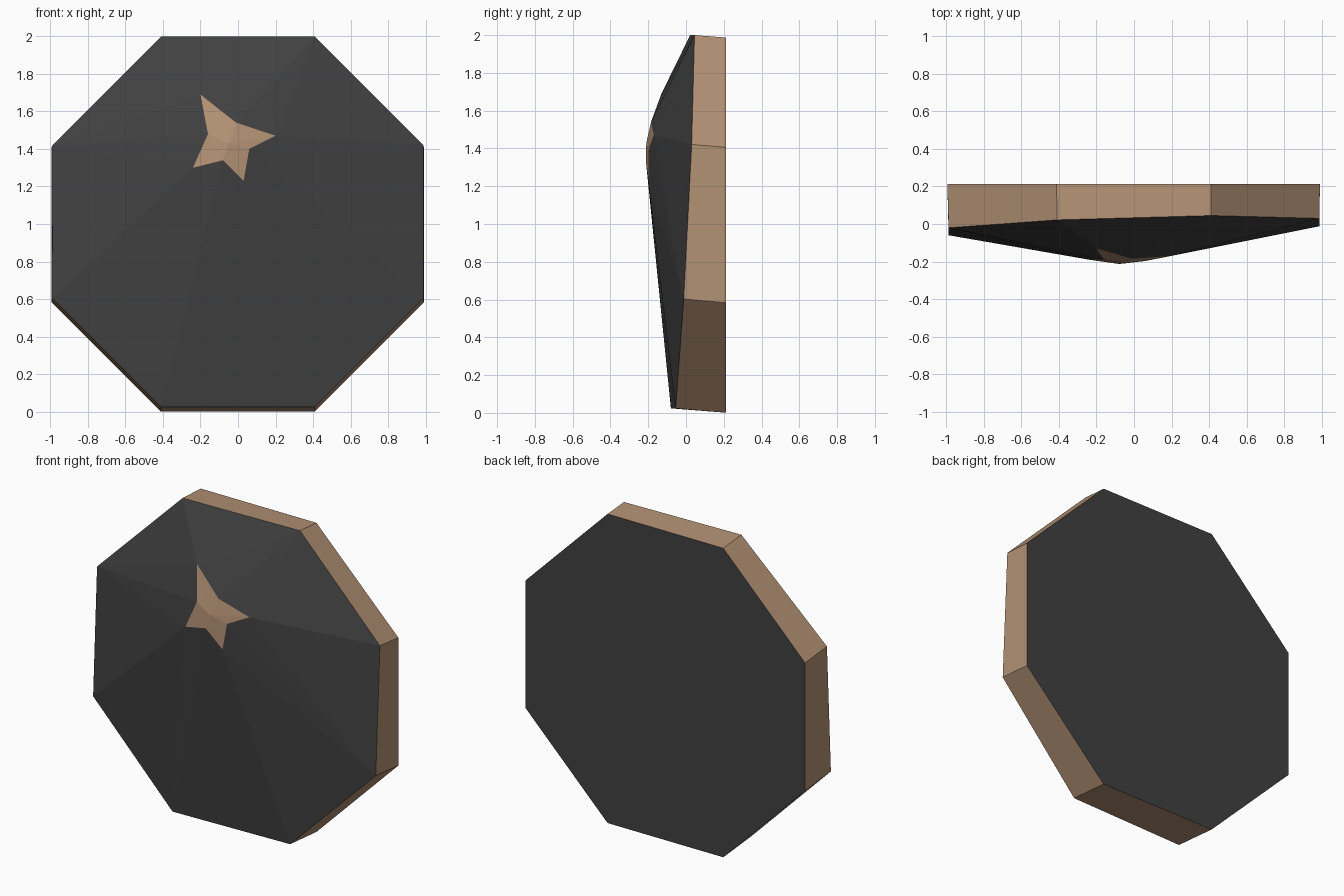
import bpy, bmesh, math

if "Cube" in bpy.data.objects:
    bpy.data.objects.remove(bpy.data.objects["Cube"])


def material(name, rgb):
    m = bpy.data.materials.new(name)
    m.diffuse_color = (*rgb, 1)
    m.use_nodes = True
    m.node_tree.nodes["Principled BSDF"].inputs["Base Color"].default_value = m.diffuse_color
    return m


dark = material("charcoal", (0.053, 0.053, 0.053))
tan = material("tan wood", (0.45, 0.285, 0.175))


def build(name, faces, mat):
    """Make an object from a list of polygons given as points."""
    bm = bmesh.new()
    for pts in faces:
        bm.faces.new([bm.verts.new(p) for p in pts])
    bmesh.ops.remove_doubles(bm, verts=bm.verts, dist=1e-5)
    me = bpy.data.meshes.new(name)
    bm.to_mesh(me)
    bm.free()
    me.materials.append(mat)
    ob = bpy.data.objects.new(name, me)
    bpy.context.collection.objects.link(ob)
    return ob


def octagon(apothem, cx, cz, depths):
    r = apothem / math.cos(math.pi / 8)
    angles = [math.radians(112.5 - 45 * i) for i in range(8)]
    return [(cx + r * math.cos(a), y, cz + r * math.sin(a))
            for a, y in zip(angles, depths)]


# Rims, clockwise from the upper left corner as seen from the front
front = octagon(0.988, 0.0, 1.012,
                [0.022, 0.045, 0.03, -0.012, -0.055, -0.08, -0.06, -0.02])
back = octagon(0.993, -0.002, 0.994, [0.212] * 8)

# Star outline: four tips on the ridges, four notches between them
tips = [(-0.20, -0.13, 1.69), (0.20, -0.17, 1.47),
        (0.03, -0.20, 1.23), (-0.24, -0.19, 1.30)]
notches = [(-0.01, -0.185, 1.54), (0.06, -0.197, 1.40),
           (-0.08, -0.213, 1.34), (-0.16, -0.19, 1.48)]
peak = (-0.05, -0.21, 1.43)

shell, star, wall = [], [], []
for k in range(4):
    a, b, c = front[2 * k], front[2 * k + 1], front[(2 * k + 2) % 8]
    t0, t1, n = tips[k], tips[(k + 1) % 4], notches[k]
    shell += [(a, b, t0), (b, n, t0), (b, t1, n), (b, c, t1)]
    star += [(t0, n, peak), (n, t1, peak)]
for i in range(8):
    j = (i + 1) % 8
    wall.append((front[i], back[i], back[j], front[j]))

# Shield parts
build("shield_face", [f[::-1] for f in shell], dark)
build("star_boss", [f[::-1] for f in star], tan)
build("rim_band", wall, tan)
build("back_plate", [back], dark)

# Make all face normals point away from the shield's middle
for ob in bpy.data.objects:
    bm = bmesh.new()
    bm.from_mesh(ob.data)
    bm.normal_update()
    for f in bm.faces:
        c = f.calc_center_median()
        out = (c.x, c.y - 0.1, c.z - 1)
        if sum(p * q for p, q in zip(out, f.normal)) < 0:
            f.normal_flip()
    bm.to_mesh(ob.data)
    bm.free()
